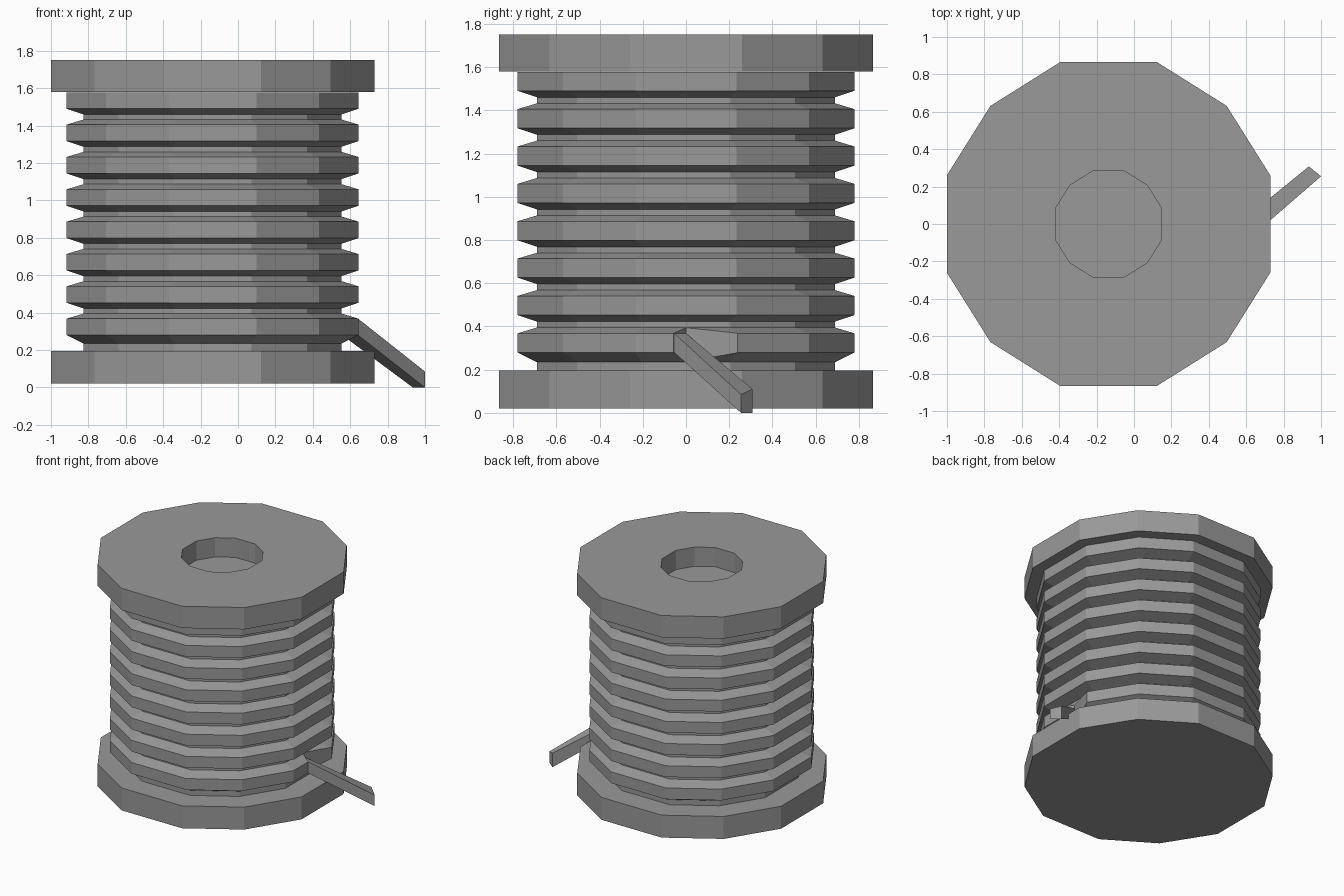
import bpy
import bmesh
from mathutils import Vector

cube = bpy.data.objects.get("Cube")
if cube:
    bpy.data.objects.remove(cube, do_unlink=True)

AXIS_X = -0.136

grey = bpy.data.materials.new("thread grey")
grey.use_nodes = True
COLOUR = (0.32, 0.32, 0.32, 1)
grey.diffuse_color = COLOUR
grey.node_tree.nodes["Principled BSDF"].inputs["Base Color"].default_value = COLOUR

# Slightly squared twelve-sided outline, for a half-width of 1
QUARTER = [(1, 0.3), (0.73, 0.73), (0.3, 1)]
OUTLINE = []
for turn in range(4):
    for x, y in QUARTER:
        for _ in range(turn):
            x, y = -y, x
        OUTLINE.append((x, y))


def finish(name, bm):
    bmesh.ops.recalc_face_normals(bm, faces=bm.faces)
    mesh = bpy.data.meshes.new(name)
    bm.to_mesh(mesh)
    bm.free()
    mesh.materials.append(grey)
    obj = bpy.data.objects.new(name, mesh)
    bpy.context.collection.objects.link(obj)
    return obj


def loft(name, loops):
    """Skin a list of equal-length point loops and cap both ends."""
    bm = bmesh.new()
    rows = [[bm.verts.new(p) for p in loop] for loop in loops]
    n = len(rows[0])
    for low, high in zip(rows, rows[1:]):
        for i in range(n):
            j = (i + 1) % n
            bm.faces.new((low[i], low[j], high[j], high[i]))
    bm.faces.new(rows[0][::-1])
    bm.faces.new(rows[-1])
    return finish(name, bm)


def turned(name, profile):
    return loft(name, [[(AXIS_X + r * x, r * y, z) for x, y in OUTLINE]
                       for r, z in profile])


# Flanges, the upper one with a blind hole
FLANGE, HOLE, RIM, CORE = 0.865, 0.283, 0.78, 0.69
turned("bottom_flange", [(FLANGE, 0.02), (FLANGE, 0.195)])
turned("top_flange", [(FLANGE - 0.2, 1.58), (FLANGE, 1.58), (FLANGE, 1.75),
                      (HOLE, 1.75), (HOLE, 1.6)])

# Wound thread: eight bevelled ridges over the core
PITCH, RIDGES = 0.1729, 8
profile = [(CORE, 0.19), (CORE, 0.235)]
for k in range(RIDGES):
    z = 0.28 + k * PITCH
    if k:
        profile.append((CORE, z - 0.03))
    profile += [(RIM, z), (RIM, z + 0.088)]
    if k < RIDGES - 1:
        profile.append((CORE, z + 0.115))
winding = turned("thread_winding", profile)

# Notch where the loose end peels away from the lowest ridge
plan = [(0.7, -0.095), (0.557, 0.0), (0.645, 0.25), (0.7, 0.25)]
cutter = loft("notch_cutter", [[(x, y, z) for x, y in plan] for z in (0.24, 0.4)])
cutter.hide_render = True
cut = winding.modifiers.new("notch", "BOOLEAN")
cut.operation = "DIFFERENCE"
cut.solver = "EXACT"
cut.object = cutter
bpy.context.view_layer.objects.active = winding
bpy.ops.object.modifier_apply(modifier=cut.name)
bpy.data.objects.remove(cutter, do_unlink=True)

# Loose thread end hanging over the bottom flange
near, far = Vector((0.642, -0.055, 0)), Vector((0.557, 0.0, 0))
tip_near, tip_far = Vector((1.0, 0.255, 0)), Vector((0.935, 0.308, 0))


def section(a, b, low, high_a, high_b):
    return [(a.x, a.y, low), (b.x, b.y, low), (b.x, b.y, high_b), (a.x, a.y, high_a)]


loft("loose_end", [section(near, far, 0.28, 0.368, 0.368),
                   section(tip_near, tip_far, 0.0, 0.085, 0.11)])
